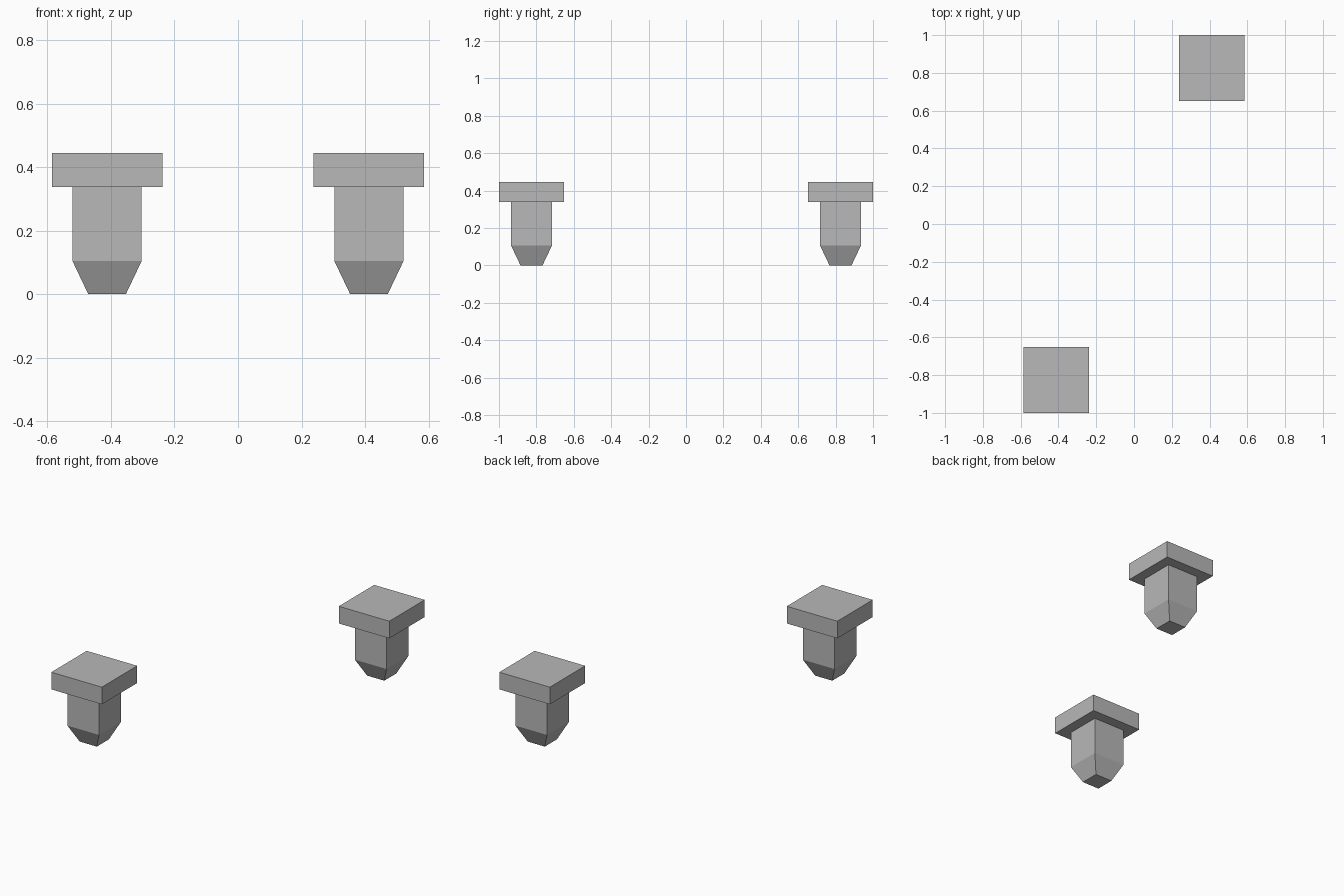
import bpy
import bmesh

cube = bpy.data.objects.get("Cube")
if cube:
    bpy.data.objects.remove(cube, do_unlink=True)

# Single grey material
grey = bpy.data.materials.new("plain_grey")
grey.use_nodes = True
colour = (0.48, 0.48, 0.48, 1)
grey.diffuse_color = colour
grey.node_tree.nodes["Principled BSDF"].inputs["Base Color"].default_value = colour

# Half width and height of each square section, from the tip to the top of the head
PROFILE = [(0.059, 0), (0.109, 0.105), (0.109, 0.338), (0.174, 0.338), (0.174, 0.445)]
CORNERS = [(-1, -1), (1, -1), (1, 1), (-1, 1)]


def square_peg(name, x, y):
    """Square peg with a tapered tip and a wide flat head."""
    bm = bmesh.new()
    rings = [[bm.verts.new((half * cx, half * cy, z)) for cx, cy in CORNERS]
             for half, z in PROFILE]
    for low, high in zip(rings, rings[1:]):
        for i in range(4):
            j = (i + 1) % 4
            bm.faces.new((low[i], low[j], high[j], high[i]))
    bm.faces.new(rings[0][::-1])
    bm.faces.new(rings[-1])
    bmesh.ops.recalc_face_normals(bm, faces=bm.faces)
    mesh = bpy.data.meshes.new(name)
    bm.to_mesh(mesh)
    bm.free()
    mesh.materials.append(grey)
    peg = bpy.data.objects.new(name, mesh)
    peg.location = (x, y, 0)
    bpy.context.collection.objects.link(peg)


# Two pegs at diagonally opposite corners
square_peg("front_right_peg", -0.412, -0.826)
square_peg("back_left_peg", 0.412, 0.826)
